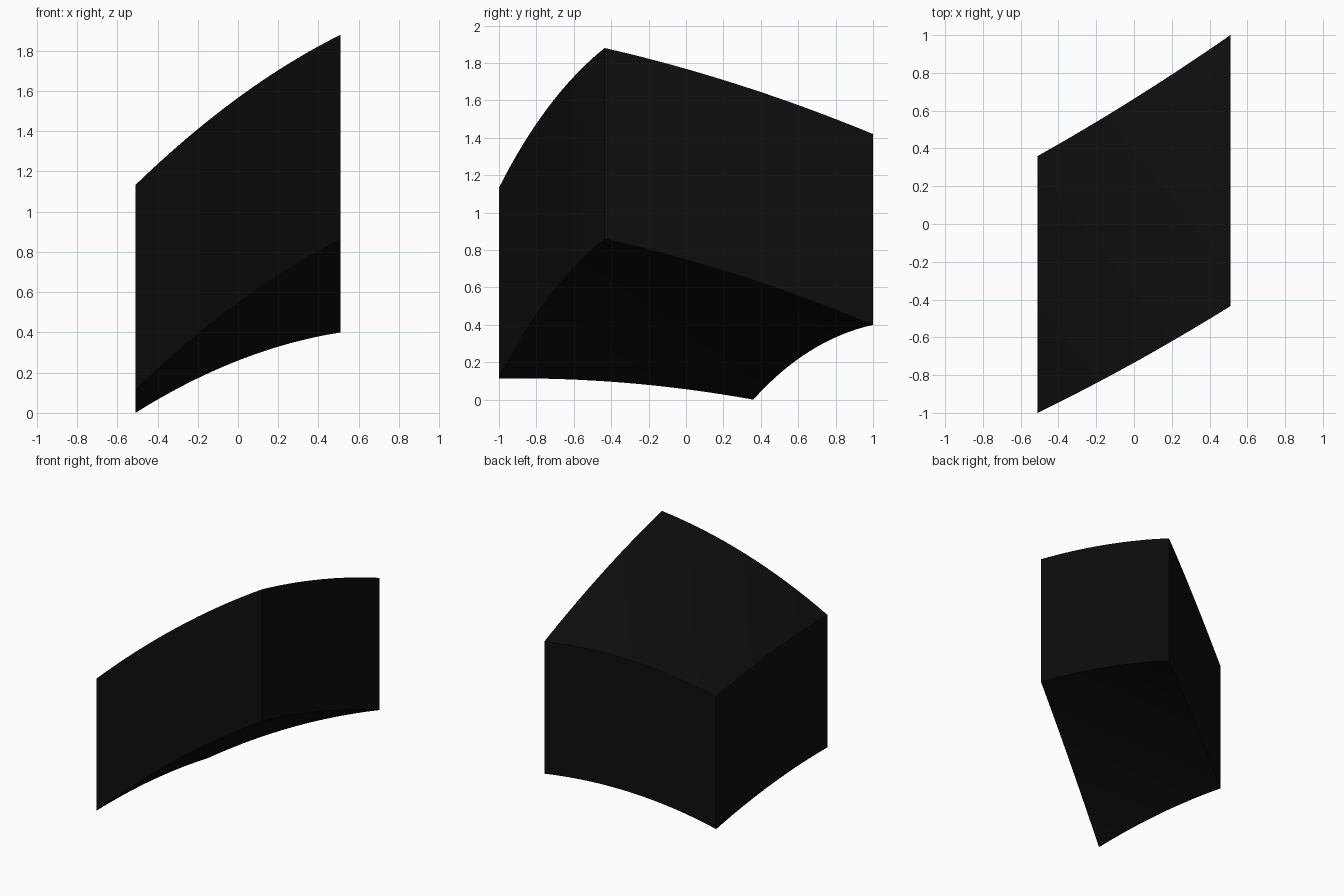
import bpy, bmesh

if "Cube" in bpy.data.objects:
    bpy.data.objects.remove(bpy.data.objects["Cube"])

HALF_WIDTH = 0.51
THICKNESS = 1.02


def mix(a, b, t):
    return a + (b - a) * t


def sheet_point(u, v):
    """Curved sheared underside; u runs left to right, v front to back."""
    bow_u, bow_v = 4 * u * (1 - u), 4 * v * (1 - v)
    x = mix(-HALF_WIDTH, HALF_WIDTH, u)
    y = mix(mix(-1.0, -0.435, u), mix(0.36, 1.0, u), v) - 0.017 * bow_u
    z = mix(mix(0.113, 0.86, u), mix(0.0, 0.40, u), v)
    z += 0.06 * bow_u + 0.033 * bow_v
    return x, y, z


# Underside sheet
bm = bmesh.new()
bmesh.ops.create_grid(bm, x_segments=16, y_segments=16, size=1)
for vert in bm.verts:
    vert.co = sheet_point((vert.co.x + 1) / 2, (vert.co.y + 1) / 2)

# Raise a copy straight up to close the block
result = bmesh.ops.extrude_face_region(bm, geom=bm.faces[:], use_keep_orig=True)
top = [g for g in result["geom"] if isinstance(g, bmesh.types.BMVert)]
bmesh.ops.translate(bm, verts=top, vec=(0, 0, THICKNESS))
bmesh.ops.recalc_face_normals(bm, faces=bm.faces[:])

mesh = bpy.data.meshes.new("curved_block")
bm.to_mesh(mesh)
bm.free()
block = bpy.data.objects.new("curved_block", mesh)
bpy.context.collection.objects.link(block)

# Black finish
black = bpy.data.materials.new("black")
black.diffuse_color = (0.004, 0.004, 0.004, 1)
black.use_nodes = True
black.node_tree.nodes["Principled BSDF"].inputs["Base Color"].default_value = black.diffuse_color
mesh.materials.append(black)

bpy.context.view_layer.objects.active = block
block.select_set(True)
bpy.ops.object.shade_smooth_by_angle()
